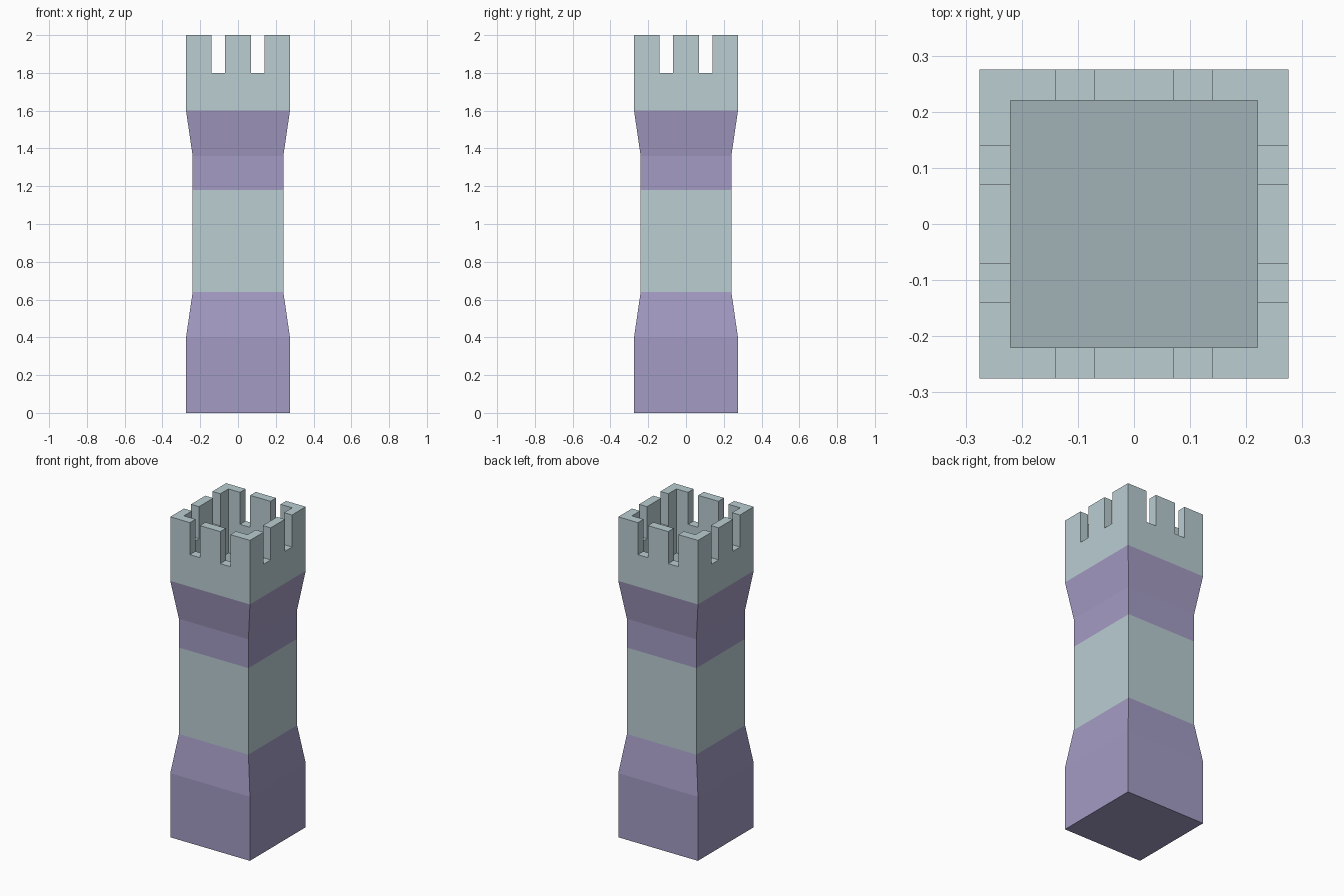
import bpy, bmesh

if "Cube" in bpy.data.objects:
    bpy.data.objects.remove(bpy.data.objects["Cube"])


def material(name, rgb):
    m = bpy.data.materials.new(name)
    m.diffuse_color = (*rgb, 1)
    m.use_nodes = True
    m.node_tree.nodes["Principled BSDF"].inputs["Base Color"].default_value = m.diffuse_color
    return m


STONE = material("pale_stone", (0.49, 0.61, 0.64))
PURPLE = material("purple_stone", (0.37, 0.33, 0.55))
FLOOR = material("floor_stone", (0.36, 0.45, 0.47))

OUT, SHAFT, INNER = 0.275, 0.24, 0.22
SILL, TOP, DECK = 1.8, 2.0, 1.6


def finish(name, bm, mats):
    bmesh.ops.remove_doubles(bm, verts=bm.verts, dist=1e-5)
    bmesh.ops.recalc_face_normals(bm, faces=bm.faces)
    mesh = bpy.data.meshes.new(name)
    bm.to_mesh(mesh)
    bm.free()
    for m in mats:
        mesh.materials.append(m)
    ob = bpy.data.objects.new(name, mesh)
    bpy.context.collection.objects.link(ob)


def square_loft(name, profile, mat, bottom=False):
    """Square section swept through (half_width, z) pairs."""
    bm = bmesh.new()
    rings = [[bm.verts.new((sx * r, sy * r, z))
              for sx, sy in ((-1, -1), (1, -1), (1, 1), (-1, 1))]
             for r, z in profile]
    for a, b in zip(rings, rings[1:]):
        for k in range(4):
            n = (k + 1) % 4
            bm.faces.new((a[k], a[n], b[n], b[k]))
    if bottom:
        bm.faces.new(rings[0][::-1])
    finish(name, bm, [mat])


# Tower body
square_loft("base", [(OUT, 0), (OUT, 0.4), (SHAFT, 0.64)], PURPLE, bottom=True)
square_loft("shaft", [(SHAFT, 0.64), (SHAFT, 1.18)], STONE)
square_loft("flared_collar", [(SHAFT, 1.18), (SHAFT, 1.36), (OUT, DECK)], PURPLE)

# Battlement: a height map on a square grid, notches in each wall
C = [-OUT, -INNER, -0.14, -0.07, 0.07, 0.14, INNER, OUT]
N = len(C) - 1


def height(i, j):
    if not (0 <= i < N and 0 <= j < N):
        return DECK
    if i not in (0, N - 1) and j not in (0, N - 1):
        return DECK
    return SILL if i in (2, 4) or j in (2, 4) else TOP


bm = bmesh.new()


def quad(points, mat=0):
    bm.faces.new([bm.verts.new(p) for p in points]).material_index = mat


def wall(p, q, h1, h2):
    lo, hi = sorted((h1, h2))
    for a, b in ((DECK, SILL), (SILL, TOP)):
        if lo <= a and b <= hi:
            quad([(*p, a), (*q, a), (*q, b), (*p, b)])


for i in range(N + 1):
    for j in range(N + 1):
        h = height(i, j)
        if i < N and j < N:
            x0, x1, y0, y1 = C[i], C[i + 1], C[j], C[j + 1]
            quad([(x0, y0, h), (x1, y0, h), (x1, y1, h), (x0, y1, h)],
                 1 if h == DECK else 0)
        if j < N:
            wall((C[i], C[j]), (C[i], C[j + 1]), height(i - 1, j), h)
        if i < N:
            wall((C[i], C[j]), (C[i + 1], C[j]), height(i, j - 1), h)

bmesh.ops.remove_doubles(bm, verts=bm.verts, dist=1e-5)
bmesh.ops.recalc_face_normals(bm, faces=bm.faces)
bmesh.ops.dissolve_limit(bm, angle_limit=0.01, verts=bm.verts, edges=bm.edges,
                         delimit={'MATERIAL'})
finish("battlement", bm, [STONE, FLOOR])
